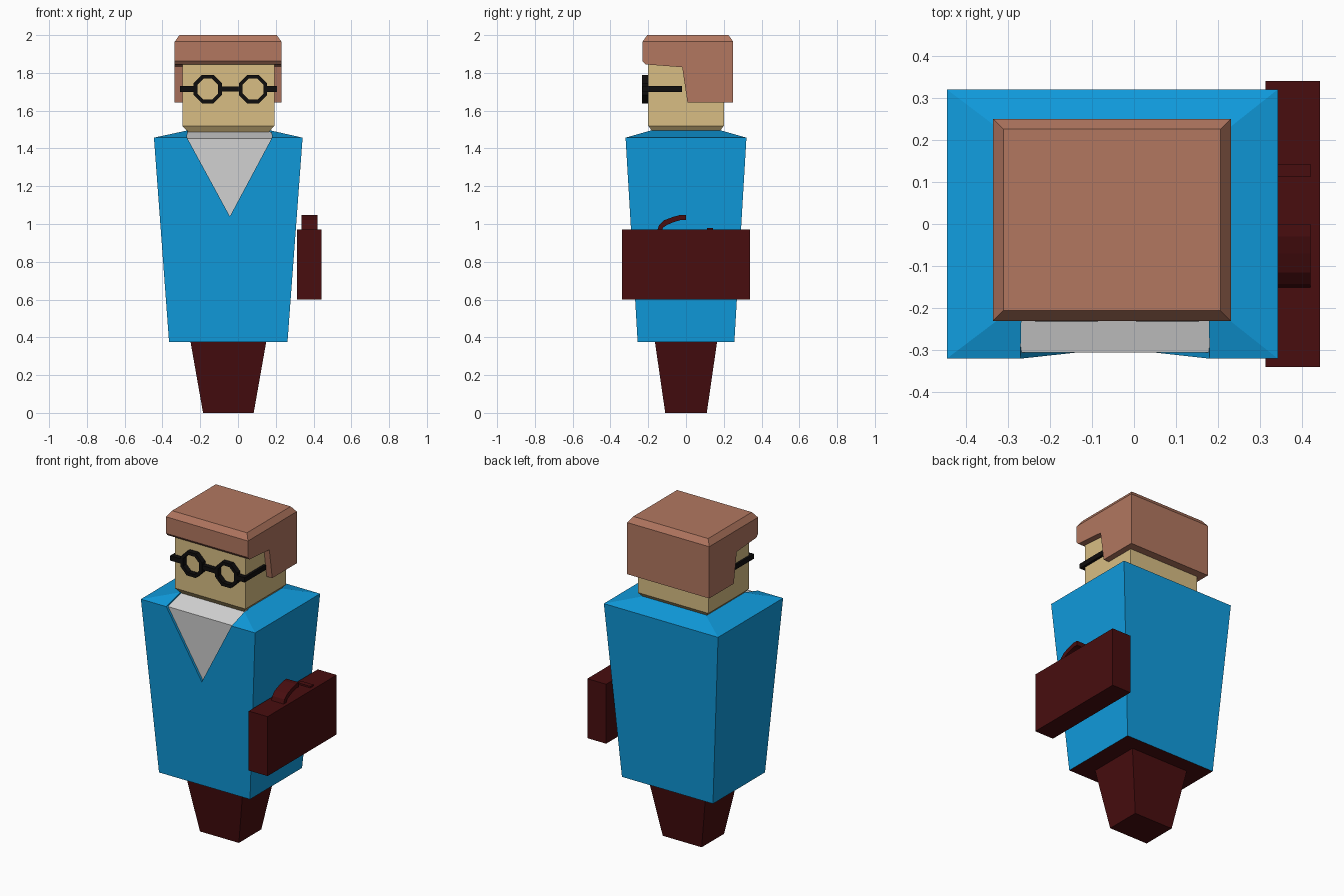
import bpy, bmesh, math

if "Cube" in bpy.data.objects:
    bpy.data.objects.remove(bpy.data.objects["Cube"])

CX = -0.05  # centre line of the figure


def mat(name, r, g, b):
    lin = [((c / 255 + 0.055) / 1.055) ** 2.4 if c > 10 else c / 255 / 12.92 for c in (r, g, b)]
    m = bpy.data.materials.new(name)
    m.diffuse_color = (*lin, 1)
    m.use_nodes = True
    m.node_tree.nodes["Principled BSDF"].inputs["Base Color"].default_value = m.diffuse_color
    return m


BLUE = mat("blue", 16, 156, 222)
MAROON = mat("maroon", 72, 13, 15)
SKIN = mat("tan", 216, 190, 132)
HAIR = mat("brown", 178, 119, 96)
WHITE = mat("light_grey", 214, 214, 214)
BLACK = mat("black", 15, 13, 13)


def finish(name, bm, *mats):
    bmesh.ops.recalc_face_normals(bm, faces=bm.faces)
    me = bpy.data.meshes.new(name)
    bm.to_mesh(me)
    bm.free()
    ob = bpy.data.objects.new(name, me)
    bpy.context.collection.objects.link(ob)
    for m in mats:
        me.materials.append(m)
    return ob


def stack(name, levels, *mats):
    """Solid made of rectangles (z, x0, x1, y0, y1) from bottom to top."""
    bm = bmesh.new()
    rings = [[bm.verts.new(p) for p in ((a, c, z), (b, c, z), (b, d, z), (a, d, z))]
             for z, a, b, c, d in levels]
    for lo, hi in zip(rings, rings[1:]):
        for i in range(4):
            j = (i + 1) % 4
            bm.faces.new((lo[i], lo[j], hi[j], hi[i]))
    bm.faces.new(rings[0])
    bm.faces.new(rings[-1])
    return finish(name, bm, *mats)


def box(name, x0, x1, y0, y1, z0, z1, m):
    return stack(name, [(z0, x0, x1, y0, y1), (z1, x0, x1, y0, y1)], m)


def prism(points, offset, to3d):
    """Polygon extruded along offset, returned as bmesh."""
    bm = bmesh.new()
    f = bm.faces.new([bm.verts.new(to3d(*p)) for p in points])
    ext = bmesh.ops.extrude_face_region(bm, geom=[f])
    bmesh.ops.translate(bm, vec=offset, verts=[v for v in ext["geom"] if isinstance(v, bmesh.types.BMVert)])
    # put the source cap back if the extrusion consumed it
    bmesh.ops.holes_fill(bm, edges=[e for e in bm.edges if e.is_boundary], sides=0)
    bmesh.ops.recalc_face_normals(bm, faces=bm.faces)
    return bm


# Legs
stack("legs", [(0, -0.185, 0.083, -0.11, 0.11), (0.38, -0.252, 0.15, -0.165, 0.165)], MAROON)

# Jacket with a V neckline cut out, maroon underside
jacket = stack("jacket", [(0.375, -0.365, 0.262, -0.256, 0.256),
                          (1.457, -0.445, 0.342, -0.32, 0.32),
                          (1.497, -0.26, 0.165, -0.18, 0.18)], BLUE, MAROON)
for p in jacket.data.polygons:
    p.material_index = 1 if p.normal.z < -0.9 else 0
v_shape = [(-0.27, 1.457), (-0.043, 1.04), (0.18, 1.457), (0.168, 1.6), (-0.258, 1.6)]
cutter = finish("neckline_cutter", prism(v_shape, (0, 0.3, 0), lambda x, z: (x, -0.45, z)), BLUE)
cutter.hide_render = True
cutter.hide_set(True)
cut = jacket.modifiers.new("neckline", "BOOLEAN")
cut.operation = "DIFFERENCE"
cut.solver = "EXACT"
cut.object = cutter

# Shirt: slightly smaller body inside the jacket
stack("shirt", [(0.9, -0.3, 0.2, -0.272, 0), (1.452, -0.34, 0.24, -0.305, 0),
                (1.49, -0.262, 0.165, -0.17, 0)], WHITE)

# Head with chamfered chin
stack("head", [(1.485, -0.262, 0.162, -0.175, 0.175), (1.52, -0.295, 0.192, -0.2, 0.2),
               (1.9, -0.295, 0.192, -0.2, 0.2)], SKIN)

# Hair: side profile extruded across, bevelled crown
profile = [(-0.23, 1.965), (-0.23, 1.862), (-0.215, 1.845), (-0.02, 1.83),
           (0.008, 1.643), (0.25, 1.643), (0.25, 1.965)]
bm = prism(profile, (0.565, 0, 0), lambda y, z: (-0.335, y, z))
crown = [f for f in bm.faces if f.normal.z > 0.9]
bmesh.ops.inset_region(bm, faces=crown, thickness=0.035, depth=0.035)
finish("hair", bm, HAIR)

# Glasses: octagonal rims, bridge, hinges and arms
for side, s in (("left", -1), ("right", 1)):
    cx = -0.04 + s * 0.12
    bm = bmesh.new()
    loops = []
    for r, y in ((0.081, -0.232), (0.081, -0.198), (0.06, -0.198), (0.06, -0.232)):
        loops.append([bm.verts.new((cx + r * math.cos((i + 0.5) * math.pi / 4), y,
                                    1.714 + r * math.sin((i + 0.5) * math.pi / 4))) for i in range(8)])
    for k in range(4):
        a, b = loops[k], loops[(k + 1) % 4]
        for i in range(8):
            j = (i + 1) % 8
            bm.faces.new((a[i], a[j], b[j], b[i]))
    finish(side + "_rim", bm, BLACK)
    inner, outer = cx + s * 0.07, CX + s * 0.257
    box(side + "_hinge", min(inner, outer), max(inner, outer), -0.23, -0.2, 1.7, 1.73, BLACK)
    inner = CX + s * 0.235
    box(side + "_arm", min(inner, outer), max(inner, outer), -0.23, -0.02, 1.7, 1.73, BLACK)
box("bridge", -0.092, 0.012, -0.23, -0.2, 1.702, 1.728, BLACK)

# Briefcase with curved half handle and rear stub
box("briefcase", 0.312, 0.442, -0.34, 0.34, 0.6, 0.97, MAROON)
arc = [(-0.152, 0.965), (-0.142, 0.995), (-0.115, 1.02), (-0.07, 1.037), (-0.03, 1.048), (0, 1.048),
       (0, 1.02), (-0.03, 1.02), (-0.065, 1.01), (-0.1, 0.995), (-0.122, 0.98), (-0.127, 0.965)]
finish("handle", prism(arc, (0.085, 0, 0), lambda y, z: (0.335, y, z)), MAROON)
box("handle_stub", 0.335, 0.42, 0.112, 0.142, 0.96, 0.98, MAROON)
